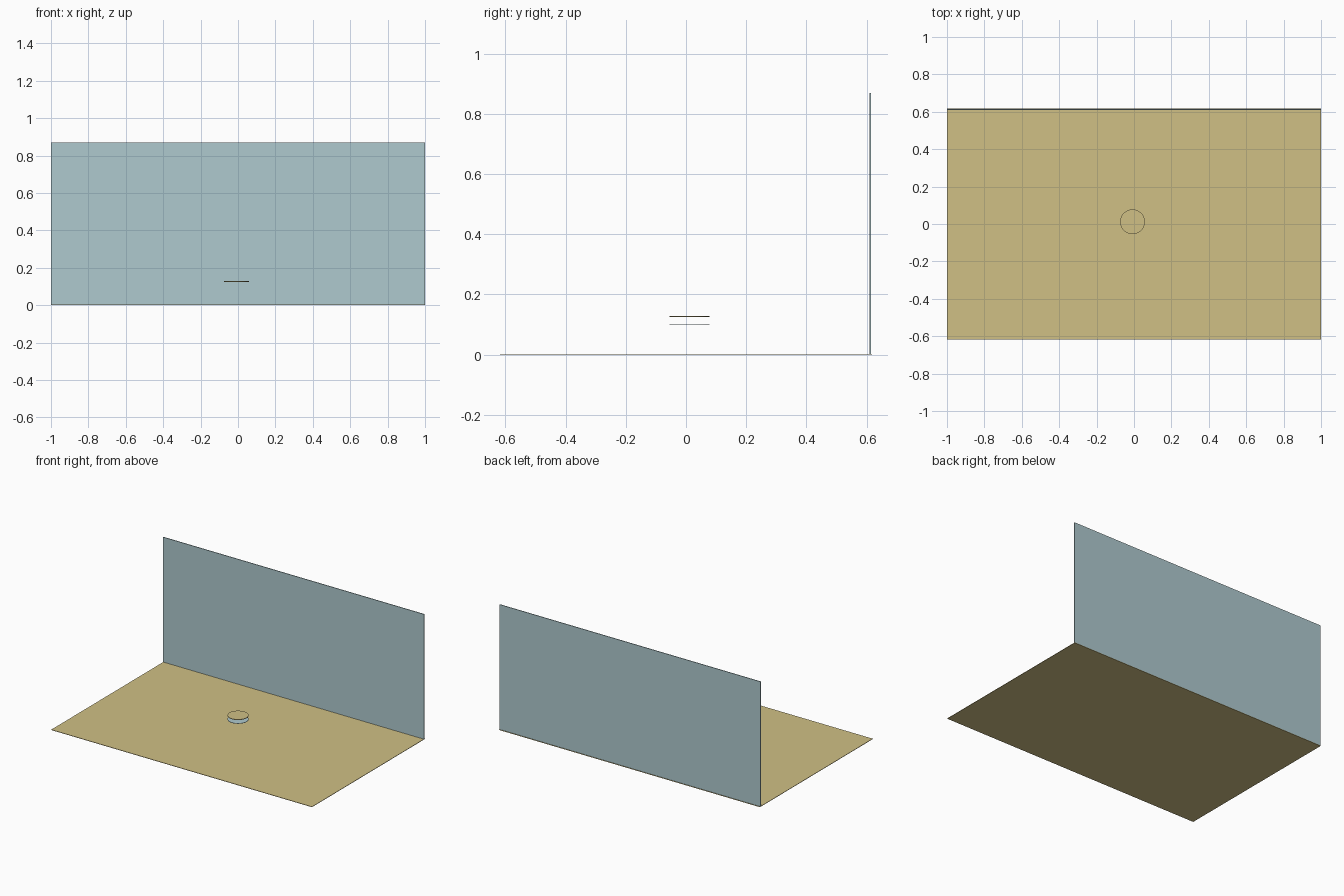
import bpy

if "Cube" in bpy.data.objects:
    bpy.data.objects.remove(bpy.data.objects["Cube"])


def material(name, rgb):
    # sRGB 0-255 to linear
    lin = [((c / 255 + 0.055) / 1.055) ** 2.4 for c in rgb]
    m = bpy.data.materials.new(name)
    m.diffuse_color = (*lin, 1)
    m.use_nodes = True
    m.node_tree.nodes["Principled BSDF"].inputs["Base Color"].default_value = m.diffuse_color
    return m


tan = material("tan", (208, 192, 133))
blue = material("pale blue", (175, 202, 207))


def slab(name, lo, hi, mat):
    centre = [(a + b) / 2 for a, b in zip(lo, hi)]
    bpy.ops.mesh.primitive_cube_add(size=1, location=centre)
    o = bpy.context.object
    o.name = name
    o.scale = [b - a for a, b in zip(lo, hi)]
    bpy.ops.object.transform_apply(location=False, rotation=False, scale=True)
    o.data.materials.append(mat)


def disc(name, z, thick, mat):
    bpy.ops.mesh.primitive_cylinder_add(
        vertices=48, radius=0.066, depth=thick, location=(-0.008, 0.012, z))
    o = bpy.context.object
    o.name = name
    o.data.materials.append(mat)
    bpy.ops.object.shade_smooth_by_angle()


# Floor sheet and upright back wall
slab("floor", (-1, -0.618, 0), (1, 0.618, 0.003), tan)
slab("back_wall", (-1, 0.609, 0.003), (1, 0.614, 0.869), blue)

# Two thin floating discs
disc("upper_disc", 0.1265, 0.004, tan)
disc("lower_disc", 0.100, 0.002, blue)
